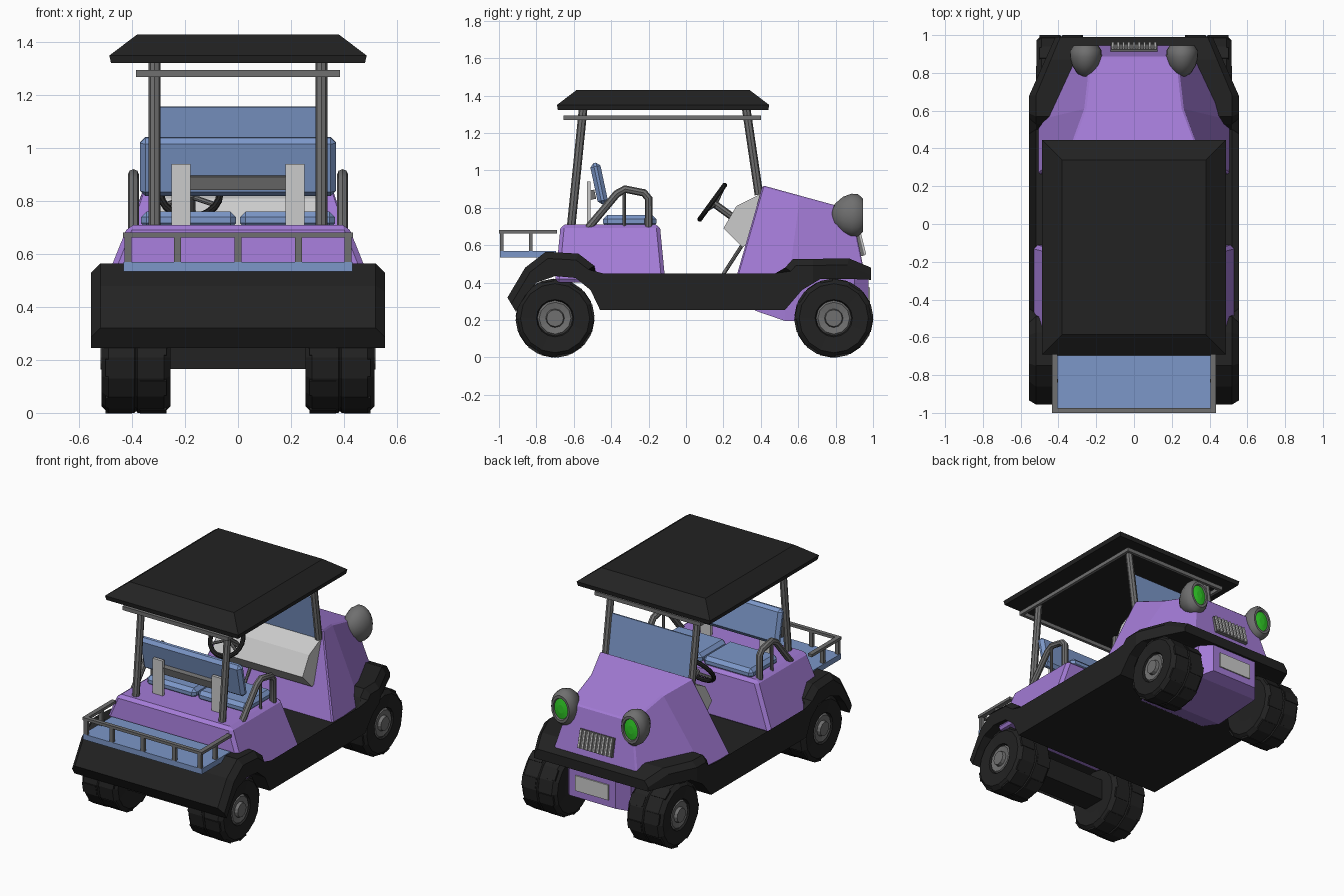
import bpy, bmesh
from math import sin, cos, pi, radians, atan2
from mathutils import Vector, Matrix

if "Cube" in bpy.data.objects:
    bpy.data.objects.remove(bpy.data.objects["Cube"])


def material(name, rgb):
    m = bpy.data.materials.new(name)
    m.diffuse_color = (*rgb, 1)
    m.use_nodes = True
    m.node_tree.nodes["Principled BSDF"].inputs["Base Color"].default_value = m.diffuse_color
    return m


PURPLE = material("purple_paint", (0.37, 0.20, 0.68))
BLUE = material("blue_vinyl", (0.20, 0.31, 0.58))
BLACK = material("black_plastic", (0.016, 0.016, 0.016))
METAL = material("dark_metal", (0.16, 0.16, 0.16))
GREEN = material("green_lens", (0.03, 0.6, 0.02))


def finish(name, bm, mat=None, bevel=0, smooth=False):
    bmesh.ops.recalc_face_normals(bm, faces=bm.faces)
    me = bpy.data.meshes.new(name)
    bm.to_mesh(me)
    bm.free()
    ob = bpy.data.objects.new(name, me)
    bpy.context.collection.objects.link(ob)
    if mat:
        me.materials.append(mat)
    if bevel:
        b = ob.modifiers.new("bevel", 'BEVEL')
        b.width, b.segments, b.limit_method = bevel, 1, 'ANGLE'
        b.angle_limit = radians(40)
    if smooth:
        bpy.ops.object.select_all(action='DESELECT')
        ob.select_set(True)
        bpy.context.view_layer.objects.active = ob
        bpy.ops.object.shade_smooth_by_angle(angle=radians(40))
    return ob


def loft(name, rings, mat=None, bevel=0, smooth=False):
    """Skin a list of equal-length rings and cap both ends."""
    bm = bmesh.new()
    vs = [[bm.verts.new(p) for p in r] for r in rings]
    n = len(rings[0])
    for a, b in zip(vs, vs[1:]):
        for i in range(n):
            bm.faces.new((a[i], a[(i + 1) % n], b[(i + 1) % n], b[i]))
    bm.faces.new(vs[0])
    bm.faces.new(vs[-1])
    return finish(name, bm, mat, bevel, smooth)


def rect(hx, y0, y1, z):
    return [(-hx, y0, z), (hx, y0, z), (hx, y1, z), (-hx, y1, z)]


def lathe(name, profile, n, axis, c, mat=None, sz=1, smooth=False):
    """Revolve (radius, offset) pairs about the x or y axis."""
    rings = []
    for r, o in profile:
        ring = []
        for i in range(n):
            u, v = r * cos(2 * pi * i / n), r * sin(2 * pi * i / n) * sz
            p = (o, u, v) if axis == 'X' else (u, o, v)
            ring.append(Vector(c) + Vector(p))
        rings.append(ring)
    return loft(name, rings, mat, 0, smooth)


def box(name, c, size, mat=None, bevel=0, rx=0):
    bm = bmesh.new()
    m = Matrix.Translation(c) @ Matrix.Rotation(radians(rx), 4, 'X') @ Matrix.Diagonal((*size, 1))
    bmesh.ops.create_cube(bm, size=1, matrix=m)
    return finish(name, bm, mat, bevel)


def tube(name, pts, r, mat=METAL, cyclic=False):
    """Round bar along a path."""
    cu = bpy.data.curves.new(name, 'CURVE')
    cu.dimensions, cu.bevel_depth, cu.bevel_resolution, cu.use_fill_caps = '3D', r, 2, True
    sp = cu.splines.new('POLY')
    sp.points.add(len(pts) - 1)
    for q, p in zip(sp.points, pts):
        q.co = (*p, 1)
    sp.use_cyclic_u = cyclic
    tmp = bpy.data.objects.new(name + "_path", cu)
    bpy.context.collection.objects.link(tmp)
    bpy.context.view_layer.update()
    me = bpy.data.meshes.new_from_object(tmp.evaluated_get(bpy.context.evaluated_depsgraph_get()))
    bpy.data.objects.remove(tmp)
    bm = bmesh.new()
    bm.from_mesh(me)
    return finish(name, bm, mat, smooth=True)


# Floor and fenders: one side profile extruded across, narrowed at the nose
top = [(-.955, .32), (-.86, .48), (-.75, .565), (-.575, .555), (-.49, .49), (-.475, .415), (.5, .415),
       (.53, .48), (.57, .525), (.87, .53), (.99, .48)]
under = [(.99, .415), (.87, .42), (.72, .42), (.62, .36), (.56, .29), (.53, .255), (-.46, .255),
         (-.51, .36), (-.59, .425), (-.7, .435), (-.8, .40), (-.86, .33), (-.91, .245)]
bm = bmesh.new()
sides = [[bm.verts.new((x, y, z)) for y, z in top + under] for x in (-.555, .555)]
for s in sides:
    bm.faces.new(s)
n = len(sides[0])
for i in range(n):
    j = (i + 1) % n
    bm.faces.new((sides[0][i], sides[0][j], sides[1][j], sides[1][i]))
crest = [bm.edges.get((s[i], s[i + 1])) for s in sides for i in range(len(top) - 1)]
bmesh.ops.bevel(bm, geom=crest, offset=.035, segments=1, affect='EDGES')
bmesh.ops.bisect_plane(bm, geom=bm.verts[:] + bm.edges[:] + bm.faces[:],
                       plane_co=(0, .68, 0), plane_no=(0, 1, 0))
for v in bm.verts:
    if v.co.y > .68:
        v.co.x *= 1 - .25 * (v.co.y - .68) / .31
finish("floor_and_fenders", bm, BLACK)
box("rear_axle", (0, -.70, .235), (.54, .16, .14), BLACK)

# Rear body, hood and lower nose
loft("rear_body", [rect(.54, -.70, -.11, .40), rect(.415, -.67, -.14, .71)], PURPLE, .02)


def section(b, t):
    return [b, t, (-t[0], *t[1:]), (-b[0], *b[1:])]


loft("hood", [section((.51, .26, .40), (.335, .41, .92)),
              section((.51, .55, .42), (.26, .61, .865)),
              section((.31, .955, .45), (.23, .885, .79))], PURPLE, .008)
loft("nose", [section((.25, .37, .25), (.25, .37, .40)),
              section((.25, .53, .195), (.25, .53, .42)),
              section((.23, .90, .20), (.23, .90, .42)),
              section((.17, .975, .23), (.17, .975, .42))], PURPLE)
box("number_plate", (0, .977, .325), (.24, .012, .10))

# Grille with ribs
box("grille", (0, .925, .60), (.25, .03, .12), METAL, rx=14)
for i in range(9):
    box("grille_rib", (-.112 + i * .028, .94, .605), (.012, .02, .115), rx=14)

# Headlights and wheels
tyre = [(.10, -.125), (.185, -.13), (.21, -.105), (.21, -.006), (.203, 0), (.21, .006),
        (.21, .105), (.185, .13), (.10, .125), (.09, .10)]
hub = [(.095, -.12), (.095, .11), (.085, .122), (.05, .115), (.045, .135)]
lamp = [(.012, -.105), (.045, -.09), (.073, -.045), (.085, 0), (.083, .035), (.066, .06), (.053, .06), (.048, .045)]
for s in (-1, 1):
    lathe("headlight", lamp, 20, 'Y', (s * .255, .885, .76), METAL, 1.36, True)
    lathe("headlight_lens", [(.05, .04), (.05, .05), (.02, .056)], 20, 'Y', (s * .255, .885, .76), GREEN, 1.36)
    for y in (-.70, .79):
        c = (s * .385, y, .21)
        lathe("tyre", [(r, s * o) for r, o in tyre], 16, 'X', c, BLACK)
        lathe("hub", [(r, s * o) for r, o in hub], 12, 'X', c, METAL)
        for i in range(16):  # tread blocks
            a = 2 * pi * (i + .5) / 16
            box("tread_block", (s * (.32 if i % 2 else .45), y + .203 * cos(a), .21 + .203 * sin(a)),
                (.10, .012, .066), BLACK, rx=a * 180 / pi)

# Seats
for s in (-1, 1):
    box("seat_cushion", (s * .187, -.30, .728), (.36, .285, .066), BLUE, .022)
    box("backrest_support", (s * .215, -.52, .82), (.073, .02, .24))
    tube("armrest", [(s * .395, -.525, .69), (s * .395, -.37, .875), (s * .395, -.325, .90),
                     (s * .395, -.225, .88), (s * .395, -.20, .85), (s * .395, -.20, .69)], .021)
    tube("armrest_strut", [(s * .395, -.33, .69), (s * .395, -.33, .90)], .01)
box("backrest", (0, -.465, .93), (.74, .055, .225), BLUE, .02, rx=12)
box("backrest_bracket", (0, -.50, .87), (.50, .03, .05), METAL, rx=12)

# Dashboard, pedals and steering
dash = [(.41, .88), (.27, .81), (.20, .69), (.30, .59), (.36, .62)]
loft("dashboard", [[(x, y, z) for y, z in dash] for x in (-.33, .33)])
for x in (-.22, -.12):
    tube("pedal_arm", [(x, .30, .60), (x, .19, .43)], .01)
    box("pedal", (x, .20, .45), (.06, .015, .07), METAL, rx=-33)
hub_c = Vector((-.18, .14, .83))
up, side, axis = Vector((0, .59, .81)), Vector((1, 0, 0)), Vector((0, .81, -.59))
tube("steering_wheel", [hub_c + .112 * (cos(2 * pi * i / 20) * side + sin(2 * pi * i / 20) * up)
                        for i in range(20)], .014, BLACK, True)
for k in range(3):
    a = pi / 6 + k * 2 * pi / 3 + pi
    tube("steering_spoke", [hub_c + axis * .02, hub_c + .11 * (cos(a) * side + sin(a) * up)], .01)
tube("steering_column", [hub_c, hub_c + axis * .17], .02)

# Roof, roof frame, posts and windscreen
loft("roof", [rect(.48, -.685, .44, 1.322), rect(.486, -.69, .445, 1.35), rect(.38, -.585, .34, 1.43)], BLACK)
for s in (-1, 1):
    box("roof_side_rail", (s * .375, -.127, 1.282), (.02, 1.055, .025), METAL)
    tube("rear_post", [(s * .315, -.615, .69), (s * .315, -.55, 1.33)], .023)
    tube("front_post", [(s * .315, .39, .87), (s * .315, .322, 1.33)], .023)
for y in (-.645, .39):
    box("roof_cross_rail", (0, y, 1.282), (.77, .02, .025), METAL)
box("windscreen", (0, .366, 1.015), (.60, .012, .285), BLUE, rx=8.5)

# Rear luggage rack
box("rack_floor", (0, -.845, .552), (.865, .30, .036), BLUE)
box("rack_back_rail", (0, -.987, .672), (.87, .026, .018), METAL)
for s in (-1, 1):
    box("rack_side_rail", (s * .42, -.845, .672), (.03, .31, .018), METAL)
    box("rack_post", (s * .415, -.83, .62), (.025, .02, .10), METAL)
for x in (-.415, -.228, 0, .228, .415):
    box("rack_post", (x, -.985, .62), (.026, .02, .10), METAL)
